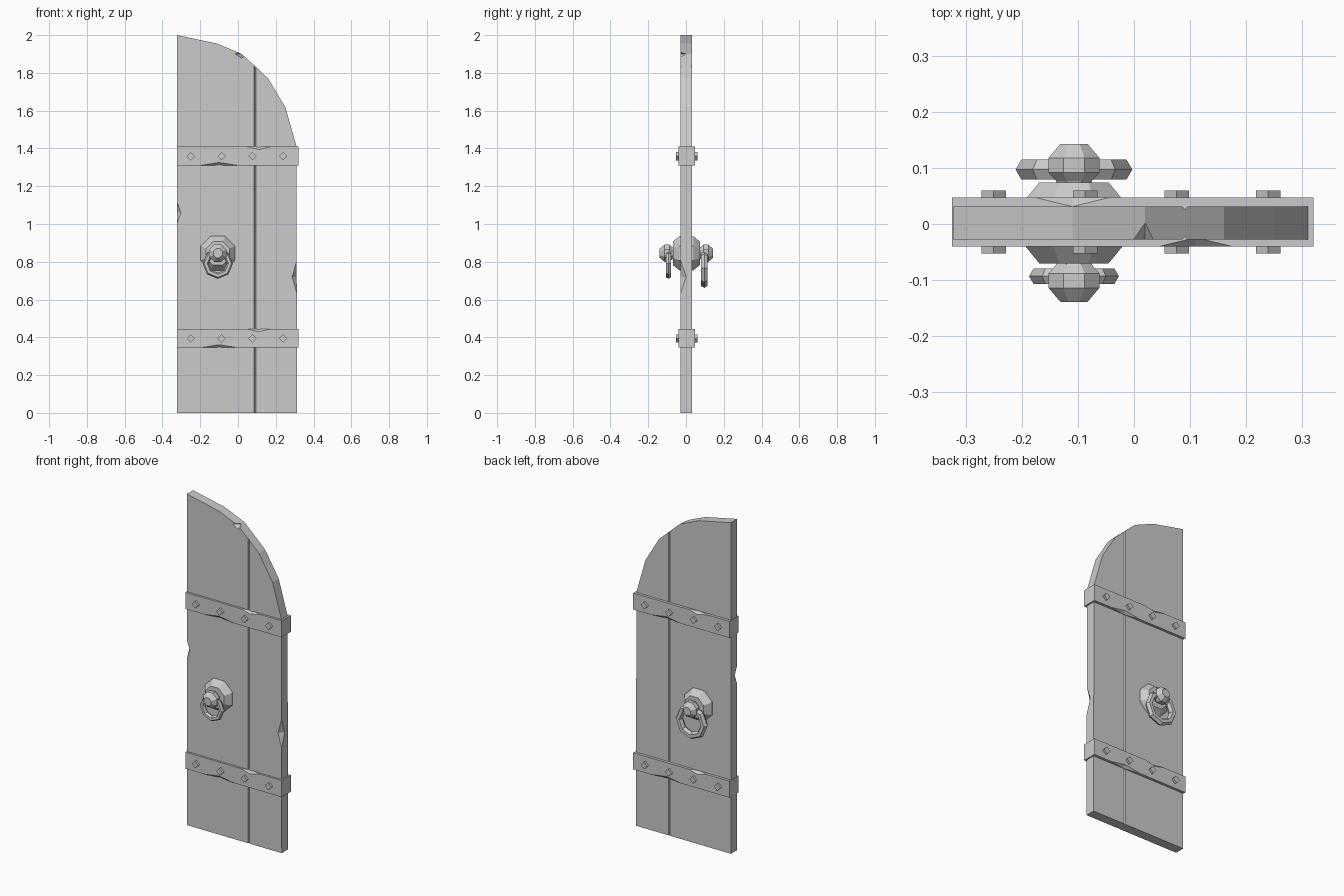
import bpy, bmesh, math
from mathutils import Matrix, Vector

if "Cube" in bpy.data.objects:
    bpy.data.objects.remove(bpy.data.objects["Cube"])

grey = bpy.data.materials.new("plain_grey")
grey.use_nodes = True
grey.diffuse_color = (0.6, 0.6, 0.6, 1)
grey.node_tree.nodes["Principled BSDF"].inputs["Base Color"].default_value = grey.diffuse_color

MID_Y = 0.002
FRONT, BACK = -0.028, 0.031


def finish(name, bm):
    bmesh.ops.recalc_face_normals(bm, faces=bm.faces)
    mesh = bpy.data.meshes.new(name)
    bm.to_mesh(mesh)
    bm.free()
    obj = bpy.data.objects.new(name, mesh)
    bpy.context.collection.objects.link(obj)
    mesh.materials.append(grey)
    return obj


def extrude_profile(name, points, y0, y1):
    bm = bmesh.new()
    face = bm.faces.new([bm.verts.new((x, y0, z)) for x, z in points])
    out = bmesh.ops.extrude_face_region(bm, geom=[face])
    bmesh.ops.translate(bm, vec=(0, y1 - y0, 0),
                        verts=[v for v in out["geom"] if isinstance(v, bmesh.types.BMVert)])
    return finish(name, bm)


def lathe(name, profile, centre, sides, toward):
    """Turn (radius, depth) pairs about the y axis, capped at both ends."""
    bm = bmesh.new()
    rings = []
    for r, d in profile:
        angles = [math.tau * (i + 0.5) / sides for i in range(sides)]
        rings.append([bm.verts.new((centre[0] + r * math.cos(a), MID_Y + toward * d,
                                    centre[1] + r * math.sin(a))) for a in angles])
    for a, b in zip(rings, rings[1:]):
        for i in range(sides):
            j = (i + 1) % sides
            bm.faces.new((a[i], a[j], b[j], b[i]))
    bm.faces.new(rings[0])
    bm.faces.new(rings[-1])
    return finish(name, bm)


def chip(obj, centre, radii):
    """Cut an eight-faced dent out of an edge."""
    bm = bmesh.new()
    verts = []
    for axis in range(3):
        for s in (-1, 1):
            v = Vector(centre)
            v[axis] += s * radii[axis]
            verts.append(bm.verts.new(v))
    bmesh.ops.convex_hull(bm, input=verts)
    cutter = finish("chip_cutter", bm)
    cutter.hide_render = True
    mod = obj.modifiers.new("chip", "BOOLEAN")
    mod.operation, mod.solver, mod.object = "DIFFERENCE", "EXACT", cutter
    bpy.context.view_layer.objects.active = obj
    bpy.ops.object.modifier_apply(modifier=mod.name)
    bpy.data.objects.remove(cutter)


# Arched planks, meeting at a narrow seam with bevelled lips
SEAM, LIP = 0.091, 0.005
arch = [(0.31, 1.41), (0.25, 1.62), (0.16, 1.77), (SEAM, 1.835)]
wide = extrude_profile("wide_plank", [(-0.322, 0), (SEAM, 0), (SEAM, 1.835), (0.02, 1.9),
                                      (-0.11, 1.955), (-0.322, 2)], FRONT, BACK)
narrow = extrude_profile("narrow_plank", [(SEAM, 0), (0.312, 0)] + arch, FRONT, BACK)
for plank in (wide, narrow):
    bm = bmesh.new()
    bm.from_mesh(plank.data)
    lips = [e for e in bm.edges if all(abs(v.co.x - SEAM) < 1e-4 for v in e.verts)
            and abs(e.verts[0].co.y - e.verts[1].co.y) < 1e-4]
    bmesh.ops.bevel(bm, geom=lips, offset=LIP, segments=1, affect="EDGES")
    bm.to_mesh(plank.data)
    bm.free()
chip(wide, (-0.322, FRONT, 1.06), (0.02, 0.025, 0.055))
chip(wide, (0.02, FRONT, 1.90), (0.035, 0.03, 0.022))
chip(narrow, (0.312, FRONT, 0.72), (0.025, 0.03, 0.09))

# Straps with worn edges and diamond rivets on both faces
for level, bottom in (("lower", 0.345), ("upper", 1.31)):
    top = bottom + 0.1
    strap = extrude_profile(level + "_strap", [(-0.324, bottom), (0.32, bottom),
                                               (0.32, top), (-0.324, top)], -0.04, 0.047)
    for side, y in ((1, -0.04), (-1, 0.047)):
        chip(strap, (side * 0.11, y, top), (0.065, 0.016, 0.016))
        chip(strap, (-side * 0.1, y, bottom), (0.1, 0.016, 0.016))
    for n in range(4):
        x, z, r = -0.25 + n * 0.163, bottom + 0.049, 0.022
        extrude_profile(f"{level}_rivet_{n + 1}",
                        [(x - r, z), (x, z - r), (x + r, z), (x, z + r)], -0.053, 0.06)

# Knob, backing plate and hanging ring on each face
KNOB = (-0.107, 0.845)
for side, toward, size in (("front", -1, 1.0), ("back", 1, 1.3)):
    lathe(side + "_knob_plate", [(0.1, 0.025), (0.097, 0.038), (0.067, 0.072)], KNOB, 8, toward)
    lathe(side + "_knob", [(0.03, 0.065), (0.035, 0.075), (0.049, 0.09), (0.049, 0.116),
                           (0.026, 0.141)], KNOB, 8, toward)
    bm = bmesh.new()
    major, minor, around, tube = 0.064 * size, 0.016 * size, 8, 6
    loops = []
    for i in range(around):
        turn = Matrix.Rotation(math.tau * i / around, 3, "Y")
        loops.append([])
        for k in range(tube):
            t = math.tau * k / tube
            p = turn @ Vector((major + minor * math.cos(t), minor * math.sin(t), 0))
            p += Vector((KNOB[0], MID_Y + toward * 0.095, 0.71 + 0.08 * size - 0.05 * (size - 1) * 3.2))
            loops[-1].append(bm.verts.new(p))
    for i in range(around):
        a, b = loops[i], loops[(i + 1) % around]
        for k in range(tube):
            m = (k + 1) % tube
            bm.faces.new((a[k], a[m], b[m], b[k]))
    finish(side + "_ring", bm)
